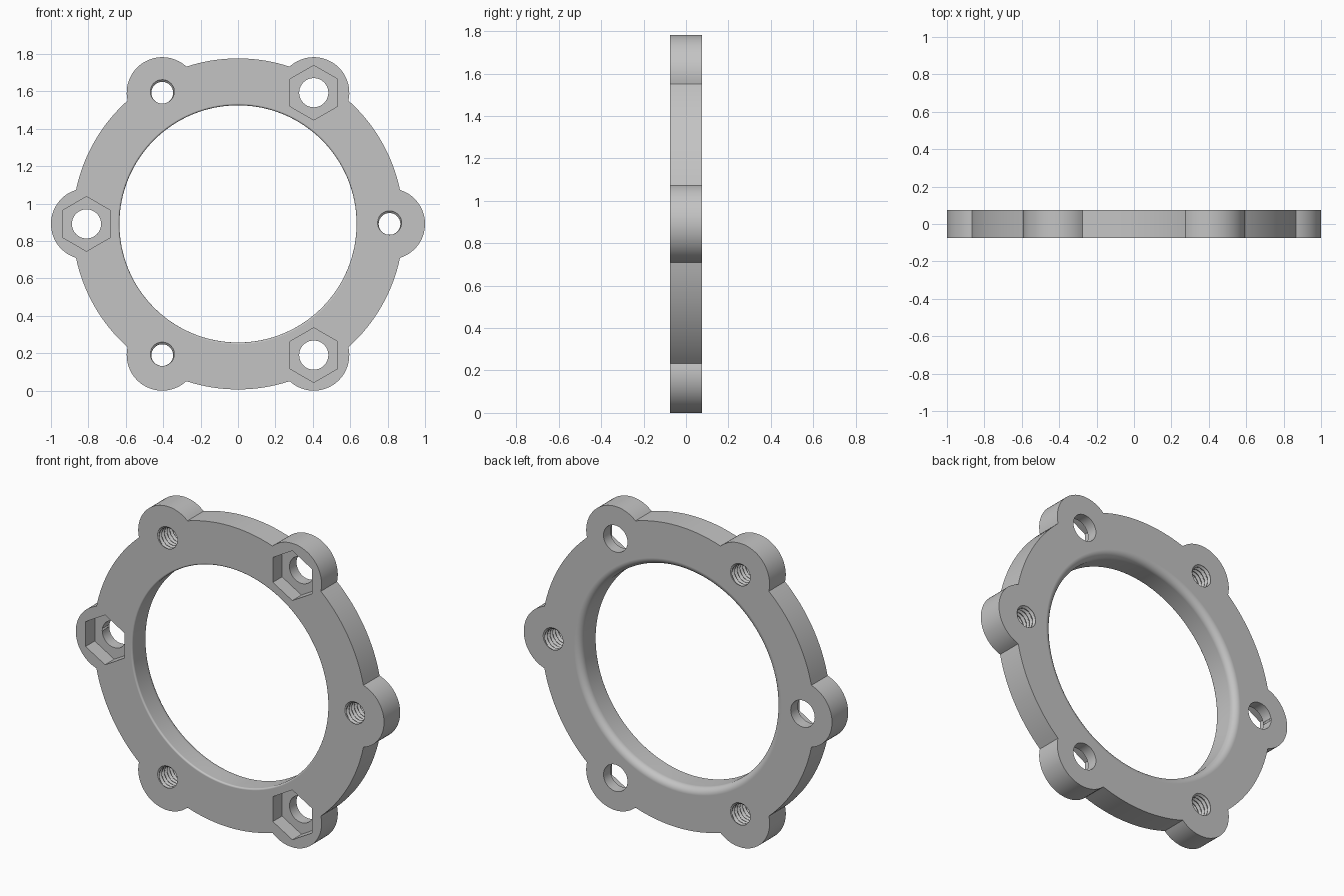
import bpy, bmesh
from math import pi, sin, cos, acos, atan2, radians

cube = bpy.data.objects.get("Cube")
if cube:
    bpy.data.objects.remove(cube, do_unlink=True)

HALF = 0.075                    # half thickness
RING_R, BORE_R = 0.885, 0.634
LOBE_D, LOBE_R = 0.81, 0.19
CENTRE_Z = LOBE_D * sin(pi / 3) + LOBE_R

grey = bpy.data.materials.new("light grey")
grey.use_nodes = True
colour = (0.55, 0.55, 0.55, 1)
grey.diffuse_color = colour
grey.node_tree.nodes["Principled BSDF"].inputs["Base Color"].default_value = colour


def loft(name, rings):
    """Closed solid through matching rings of points, capped at both ends."""
    bm = bmesh.new()
    rows = [[bm.verts.new(p) for p in ring] for ring in rings]
    n = len(rows[0])
    for a, b in zip(rows, rows[1:]):
        for i in range(n):
            j = (i + 1) % n
            bm.faces.new((a[i], a[j], b[j], b[i]))
    bm.faces.new(rows[0][::-1])
    bm.faces.new(rows[-1])
    bmesh.ops.recalc_face_normals(bm, faces=bm.faces)
    mesh = bpy.data.meshes.new(name)
    bm.to_mesh(mesh)
    bm.free()
    mesh.materials.append(grey)
    obj = bpy.data.objects.new(name, mesh)
    bpy.context.collection.objects.link(obj)
    return obj


def circle(r, y, n, cx=0, cz=0, turn=0):
    return [(cx + r * cos(turn + 2 * pi * i / n), y,
             cz + r * sin(turn + 2 * pi * i / n)) for i in range(n)]


# Outline of the ring with six round lobes
phi = acos((RING_R**2 + LOBE_D**2 - LOBE_R**2) / (2 * RING_R * LOBE_D))
psi = atan2(RING_R * sin(phi), RING_R * cos(phi) - LOBE_D)
outline = []
for k in range(6):
    a = k * pi / 3
    for i in range(29):
        t = a - psi + 2 * psi * i / 28
        outline.append((LOBE_D * cos(a) + LOBE_R * cos(t),
                        LOBE_D * sin(a) + LOBE_R * sin(t)))
    for i in range(1, 16):
        t = a + phi + (pi / 3 - 2 * phi) * i / 16
        outline.append((RING_R * cos(t), RING_R * sin(t)))
body = loft("flange_ring", [[(x, y, z) for x, z in outline] for y in (-HALF, HALF)])
cutters = []

# Main bore: tiny rounding in front, larger fillet at the back
profile = [(BORE_R + 0.01, -0.1)]
for i in range(5):
    t = i / 4 * pi / 2
    profile.append((BORE_R + 0.01 * (1 - sin(t)), -HALF + 0.01 * (1 - cos(t))))
for i in range(9):
    t = i / 8 * pi / 2
    profile.append((BORE_R + 0.04 * (1 - cos(t)), HALF - 0.04 * (1 - sin(t))))
profile.append((BORE_R + 0.04, 0.1))
cutters.append(loft("bore_cutter", [circle(r, y, 128) for r, y in profile]))


def thread_ring(y, cx, cz, n=32, pitch=0.025):
    """One slice of a helical thread, widest at the top on the front face."""
    ring = []
    for i in range(n):
        t = 2 * pi * i / n
        r = 0.064 + 0.006 * cos(2 * pi * (y + HALF) / pitch + t - pi / 2)
        ring.append((cx + r * cos(t), y, cz + r * sin(t)))
    return ring


# Alternating threaded holes and clearance holes with hexagonal nut pockets
for k in range(6):
    cx, cz = LOBE_D * cos(k * pi / 3), LOBE_D * sin(k * pi / 3)
    if k % 2 == 0:
        ys = [-0.0815 + 0.163 * i / 52 for i in range(53)]
        cutters.append(loft("thread_cutter", [thread_ring(y, cx, cz) for y in ys]))
    else:
        cutters.append(loft("hole_cutter", [circle(0.078, y, 40, cx, cz) for y in (-0.1, 0.1)]))
        cutters.append(loft("nut_cutter", [circle(0.146, y, 6, cx, cz, pi / 2)
                                           for y in (-0.1, 0.01)]))

# Cut everything out of the body
bpy.context.view_layer.objects.active = body
for cutter in cutters:
    cut = body.modifiers.new("cut", "BOOLEAN")
    cut.operation = "DIFFERENCE"
    cut.solver = "EXACT"
    cut.object = cutter
    bpy.ops.object.modifier_apply(modifier=cut.name)
    bpy.data.objects.remove(cutter, do_unlink=True)

# Stand on the ground and shade
body.location.z = CENTRE_Z
bpy.ops.object.select_all(action="DESELECT")
body.select_set(True)
bpy.ops.object.shade_smooth_by_angle(angle=radians(25))
weighted = body.modifiers.new("weighted normals", "WEIGHTED_NORMAL")
weighted.keep_sharp = True
